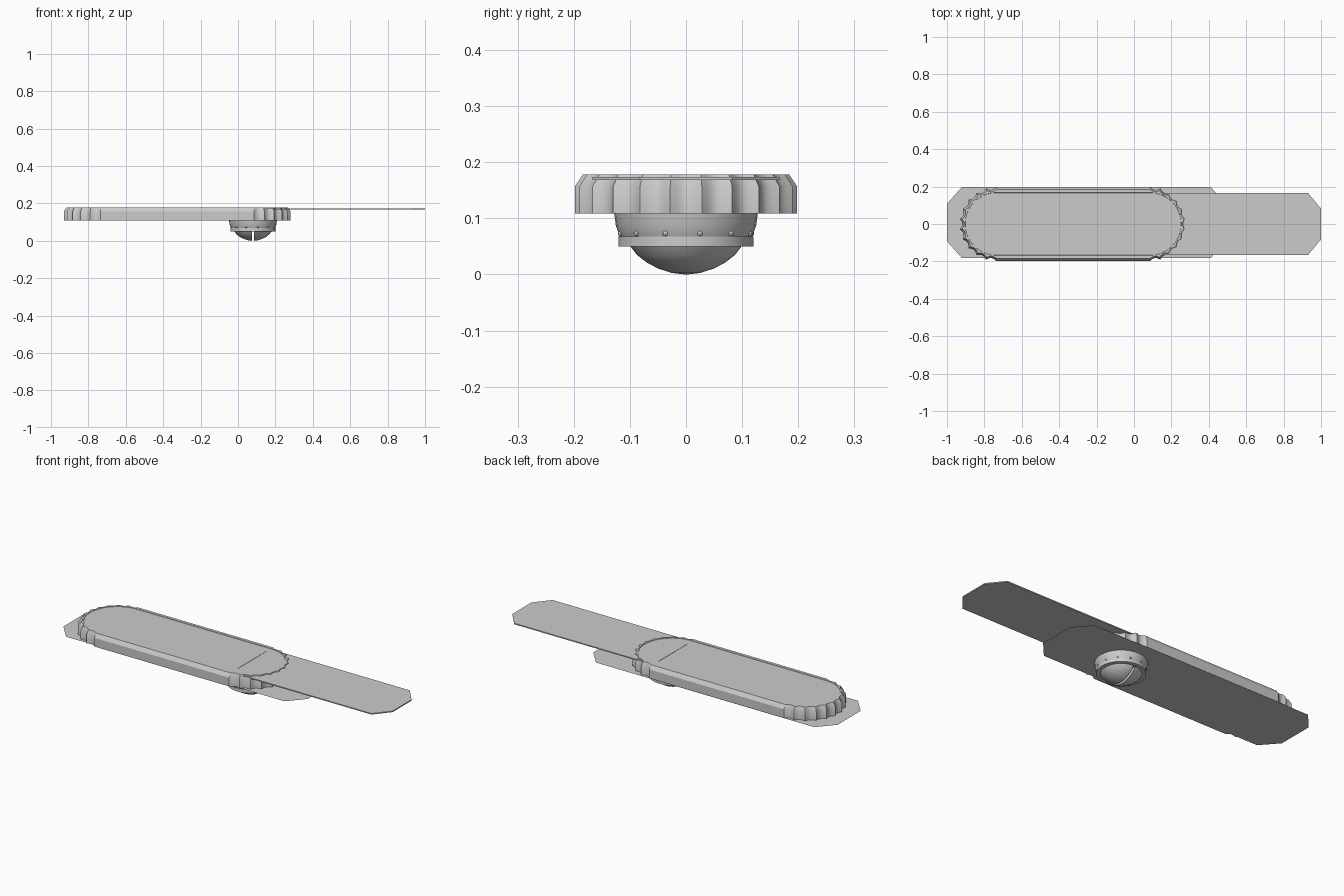
import bpy, bmesh, math
from mathutils import Vector

if "Cube" in bpy.data.objects:
    bpy.data.objects.remove(bpy.data.objects["Cube"])

GREY = bpy.data.materials.new("plain grey")
GREY.diffuse_color = (0.6, 0.6, 0.6, 1)
GREY.use_nodes = True
GREY.node_tree.nodes["Principled BSDF"].inputs["Base Color"].default_value = GREY.diffuse_color
DOME_X = 0.08


def finish(name, bm, angle=30, x=0.0):
    bmesh.ops.recalc_face_normals(bm, faces=bm.faces)
    me = bpy.data.meshes.new(name)
    bm.to_mesh(me)
    bm.free()
    me.materials.append(GREY)
    ob = bpy.data.objects.new(name, me)
    bpy.context.collection.objects.link(ob)
    ob.location.x = x
    bpy.ops.object.select_all(action='DESELECT')
    ob.select_set(True)
    bpy.context.view_layer.objects.active = ob
    bpy.ops.object.shade_smooth_by_angle(angle=math.radians(angle))
    return ob


def stack(bm, loops):
    """Skin a stack of equal-length loops and cap both ends."""
    rings = [[bm.verts.new(p) for p in lp] for lp in loops]
    for a, b in zip(rings, rings[1:]):
        for i in range(len(a)):
            j = (i + 1) % len(a)
            bm.faces.new((a[i], a[j], b[j], b[i]))
    bm.faces.new(rings[0])
    bm.faces.new(rings[-1])


def capsule(radius, depth, z, lobes=11, steps=6):
    """Stadium outline whose round ends carry scallops of the given depth."""
    pts, n = [], lobes * steps
    for cx, start in ((0.085, -90), (-0.735, 90)):
        for i in range(n + 1):
            a = math.radians(start + 180 * i / n)
            r = radius - depth * abs(math.sin(math.pi * i / steps))
            pts.append((cx + r * math.cos(a), r * math.sin(a), z))
    return pts


def circle(r, z, n=32):
    return [(r * math.cos(2 * math.pi * i / n), r * math.sin(2 * math.pi * i / n), z)
            for i in range(n)]


def clipped(x0, x1, y0, y1, z, cx=0.08, cy=0.09):
    """Rectangle with cut corners."""
    return [(x0 + cx, y0, z), (x1 - cx, y0, z), (x1, y0 + cy, z), (x1, y1 - cy, z),
            (x1 - cx, y1, z), (x0 + cx, y1, z), (x0, y1 - cy, z), (x0, y0 + cy, z)]


# Scalloped body with chamfered rim and slightly sunken top panel
bm = bmesh.new()
stack(bm, [capsule(0.198, 0.014, 0.109), capsule(0.198, 0.014, 0.157),
           capsule(0.184, 0.010, 0.178), capsule(0.168, 0, 0.178),
           capsule(0.167, 0, 0.1755)])
finish("body", bm)

# Thin line across the top panel
bm = bmesh.new()
stack(bm, [[(s * 0.002 + DOME_X, t * 0.125, z) for s, t in ((-1, -1), (1, -1), (1, 1), (-1, 1))]
           for z in (0.174, 0.177)])
finish("panel_line", bm)

# Long upper plate
bm = bmesh.new()
stack(bm, [clipped(0.05, 1.0, -0.167, 0.167, z, 0.07, 0.085) for z in (0.168, 0.174)])
finish("upper_plate", bm)

# Paper-thin lower sheet
bm = bmesh.new()
bm.faces.new([bm.verts.new(p) for p in clipped(-1.0, 0.49, -0.182, 0.198, 0.108)])
finish("lower_sheet", bm)

# Cup under the body
bm = bmesh.new()
stack(bm, [circle(r, z) for r, z in
           ((0.115, 0.062), (0.119, 0.07), (0.125, 0.087), (0.128, 0.109))])
finish("cup", bm, 40, DOME_X)

# Collar around the cup
bm = bmesh.new()
stack(bm, [circle(r, z) for r, z in
           ((0.1, 0.058), (0.1, 0.05), (0.12, 0.05), (0.12, 0.068), (0.1, 0.068))])
finish("collar", bm, 30, DOME_X)

# Small pegs above the collar
bm = bmesh.new()
for i in range(12):
    a = math.radians(30 * i + 12)
    res = bmesh.ops.create_uvsphere(bm, u_segments=8, v_segments=6, radius=0.005)
    bmesh.ops.translate(bm, verts=res["verts"],
                        vec=Vector((0.119 * math.cos(a), 0.119 * math.sin(a), 0.073)))
finish("pegs", bm, 40, DOME_X)

# Dome split into two halves by a slot
bm = bmesh.new()
stack(bm, [circle(r, z) for r, z in
           ((0.005, 0), (0.027, 0.003), (0.05, 0.0105), (0.07, 0.021),
            (0.088, 0.035), (0.1, 0.051))])
bmesh.ops.bisect_plane(bm, geom=bm.verts[:] + bm.edges[:] + bm.faces[:],
                       plane_co=(0.006, 0, 0), plane_no=(1, 0, 0), clear_inner=True)
bmesh.ops.holes_fill(bm, edges=[e for e in bm.edges if e.is_boundary])
dome = finish("split_dome", bm, 35, DOME_X)
mirror = dome.modifiers.new("other_half", 'MIRROR')
mirror.use_mirror_merge = False
